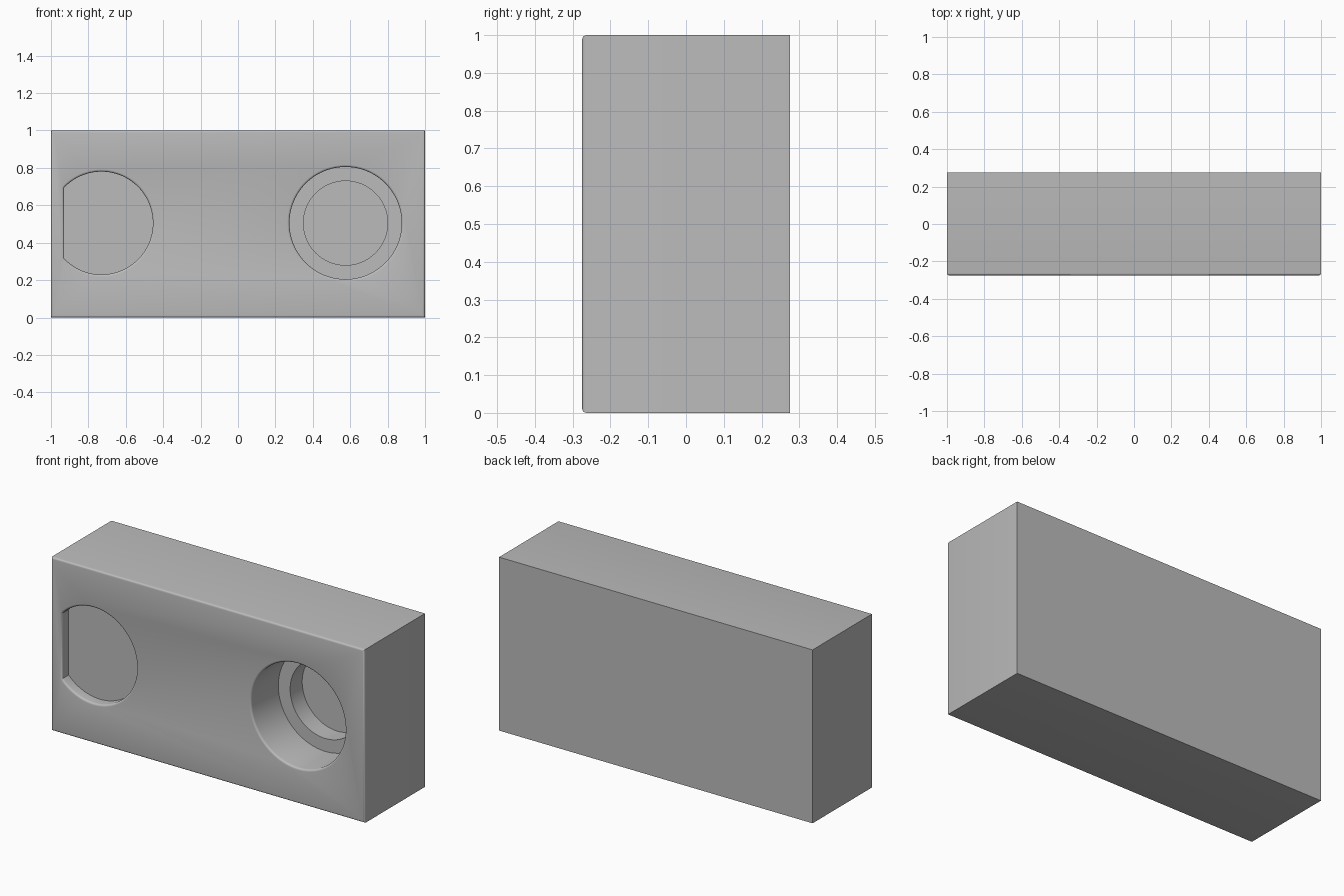
import bpy, bmesh, math

cube = bpy.data.objects.get("Cube")
if cube:
    bpy.data.objects.remove(cube, do_unlink=True)

WIDTH, DEPTH, HEIGHT = 2.0, 0.55, 1.0
FRONT = -DEPTH / 2
EDGE = 0.012

grey = bpy.data.materials.new("plain grey")
grey.use_nodes = True
color = (0.5, 0.5, 0.5, 1)
grey.diffuse_color = color
grey.node_tree.nodes["Principled BSDF"].inputs["Base Color"].default_value = color


def make_object(name, bm):
    bmesh.ops.recalc_face_normals(bm, faces=bm.faces)
    mesh = bpy.data.meshes.new(name)
    bm.to_mesh(mesh)
    bm.free()
    mesh.materials.append(grey)
    obj = bpy.data.objects.new(name, mesh)
    bpy.context.collection.objects.link(obj)
    return obj


def pocket_cutter(name, x, z, steps, flat=None, segments=96):
    """Stack outlines of (radius, depth); flat cuts the circle off on its -x side."""
    bm = bmesh.new()
    rings = []
    base = steps[-1][0]
    for radius, depth in steps:
        if flat is None:
            angles = [2 * math.pi * i / segments for i in range(segments)]
        else:
            end = math.acos(-(flat + radius - base) / radius)
            angles = [end * (2 * i / segments - 1) for i in range(segments + 1)]
        rings.append([bm.verts.new((x + radius * math.cos(a), FRONT + depth,
                                    z + radius * math.sin(a))) for a in angles])
    for lower, upper in zip(rings, rings[1:]):
        for i in range(len(lower)):
            j = (i + 1) % len(lower)
            bm.faces.new((lower[i], lower[j], upper[j], upper[i]))
    bm.faces.new(rings[0])
    bm.faces.new(rings[-1])
    cutter = make_object(name, bm)
    cutter.hide_render = True
    return cutter


def rounded_rim(radius):
    """Mouth of a pocket, rounded over into the front face."""
    rim = [(radius + EDGE, -0.05)]
    for i in range(5):
        a = math.pi / 2 * i / 4
        rim.append((radius + EDGE * (1 - math.sin(a)), EDGE * (1 - math.cos(a))))
    return rim


# Block with rounded front edges
bm = bmesh.new()
bmesh.ops.create_cube(bm, size=1)
for v in bm.verts:
    v.co = (v.co.x * WIDTH, v.co.y * DEPTH, (v.co.z + 0.5) * HEIGHT)
front_edges = [e for e in bm.edges if all(v.co.y < 0 for v in e.verts)]
bmesh.ops.bevel(bm, geom=front_edges, offset=EDGE, segments=4,
                profile=0.5, affect='EDGES')
block = make_object("block", bm)

# Stepped round hole and shallow pocket with one flat side
cutters = [
    pocket_cutter("round_hole_cutter", 0.575, 0.505,
                  rounded_rim(0.3) + [(0.3, 0.25), (0.225, 0.25), (0.225, 0.36)]),
    pocket_cutter("flat_sided_pocket_cutter", -0.73, 0.505,
                  rounded_rim(0.275) + [(0.275, 0.06)], flat=0.2),
]

bpy.context.view_layer.objects.active = block
for cutter in cutters:
    mod = block.modifiers.new("pocket", 'BOOLEAN')
    mod.operation = 'DIFFERENCE'
    mod.solver = 'EXACT'
    mod.object = cutter
    bpy.ops.object.modifier_apply(modifier=mod.name)
    bpy.data.objects.remove(cutter, do_unlink=True)

bpy.ops.object.select_all(action='DESELECT')
block.select_set(True)
bpy.ops.object.shade_smooth_by_angle(angle=math.radians(30))
